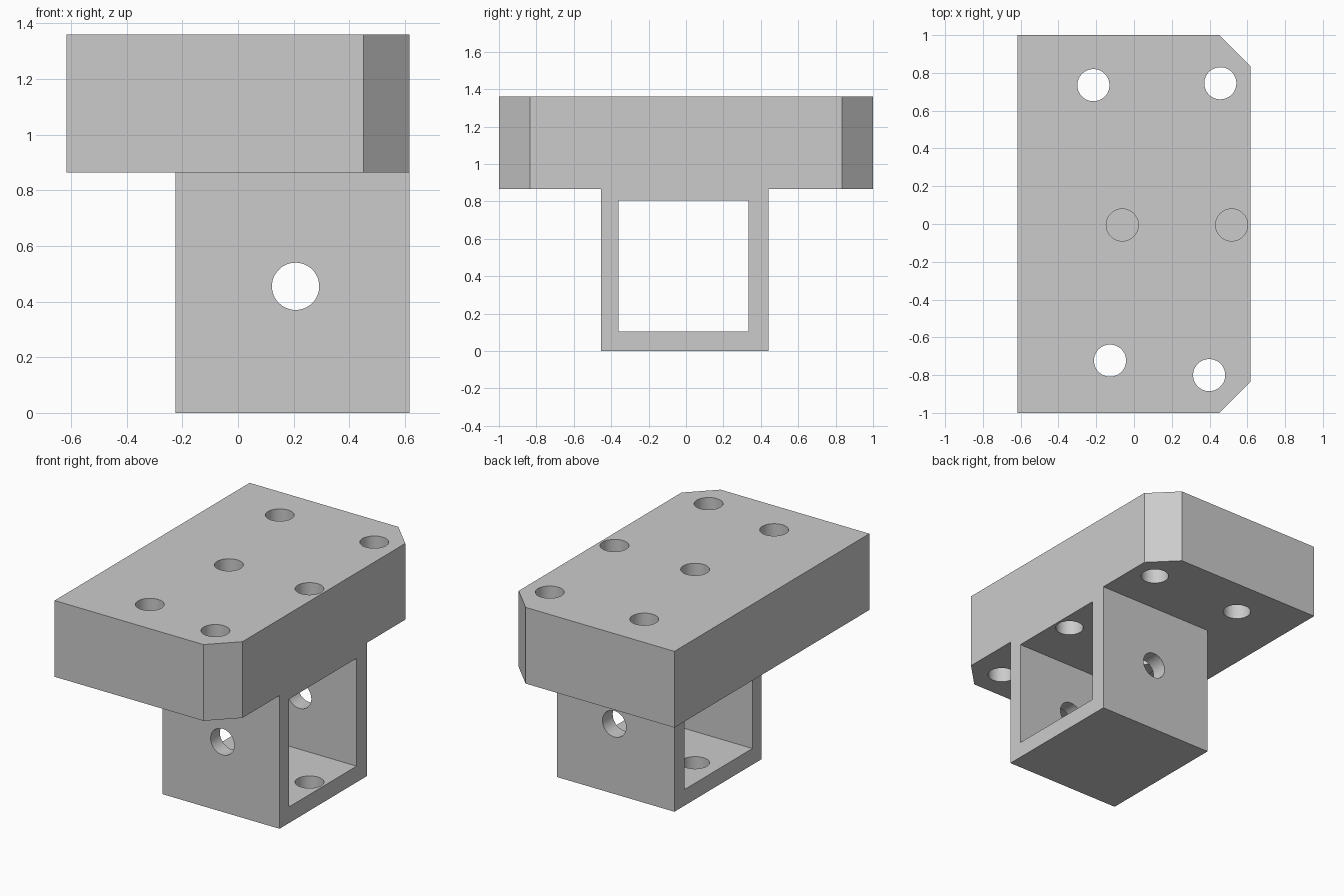
import bpy
import bmesh
from mathutils import Matrix, Vector

cube = bpy.data.objects.get("Cube")
if cube:
    bpy.data.objects.remove(cube, do_unlink=True)

grey = bpy.data.materials.new("light grey")
grey.use_nodes = True
colour = (0.6, 0.6, 0.6, 1)
grey.diffuse_color = colour
grey.node_tree.nodes["Principled BSDF"].inputs["Base Color"].default_value = colour

END_X, FLOOR, CEILING, PLATE_Z, TOP = 0.617, 0.105, 0.805, 0.865, 1.36
HOLE_R = 0.085


def finish(bm, name):
    bmesh.ops.recalc_face_normals(bm, faces=bm.faces)
    mesh = bpy.data.meshes.new(name)
    bm.to_mesh(mesh)
    bm.free()
    mesh.materials.append(grey)
    obj = bpy.data.objects.new(name, mesh)
    bpy.context.collection.objects.link(obj)
    return obj


def prism(name, outline, height):
    """Extrude a closed outline of 3D points upward."""
    bm = bmesh.new()
    face = bm.faces.new([bm.verts.new(p) for p in outline])
    new = bmesh.ops.extrude_face_region(bm, geom=[face])["geom"]
    verts = [v for v in new if isinstance(v, bmesh.types.BMVert)]
    bmesh.ops.translate(bm, vec=(0, 0, height), verts=verts)
    return finish(bm, name)


def box(name, x0, x1, y0, y1, z0, z1):
    corners = [(x0, y0, z0), (x1, y0, z0), (x1, y1, z0), (x0, y1, z0)]
    return prism(name, corners, z1 - z0)


def drill(name, start, end):
    """Cylinder cutter between two points."""
    a, b = Vector(start), Vector(end)
    turn = (b - a).to_track_quat("Z", "Y").to_matrix().to_4x4()
    bm = bmesh.new()
    bmesh.ops.create_cone(bm, cap_ends=True, segments=48, radius1=HOLE_R,
                          radius2=HOLE_R, depth=(b - a).length,
                          matrix=Matrix.Translation((a + b) / 2) @ turn)
    return finish(bm, name)


def combine(target, other, operation):
    """Apply one boolean and discard the helper."""
    other.hide_render = True
    mod = target.modifiers.new("cut", "BOOLEAN")
    mod.operation, mod.solver, mod.object = operation, "EXACT", other
    bpy.context.view_layer.objects.active = target
    bpy.ops.object.modifier_apply(modifier=mod.name)
    bpy.data.objects.remove(other, do_unlink=True)


# Mounting plate with two clipped corners
clip = 0.165
plate = prism("mounting_bracket", [
    (-END_X, -1, PLATE_Z), (END_X - clip, -1, PLATE_Z),
    (END_X, clip - 1, PLATE_Z), (END_X, 1 - clip, PLATE_Z),
    (END_X - clip, 1, PLATE_Z), (-END_X, 1, PLATE_Z)], TOP - PLATE_Z)

# Square socket under the plate, open at both ends
combine(plate, box("socket", -0.225, END_X, -0.455, 0.44, 0, PLATE_Z), "UNION")
combine(plate, box("socket_bore", -0.4, 0.8, -0.36, 0.335, FLOOR, CEILING), "DIFFERENCE")

# Corner bolt holes through the plate
for x, y in [(-0.215, 0.735), (0.457, 0.745), (-0.127, -0.723), (0.398, -0.8)]:
    combine(plate, drill("bolt_hole", (x, y, 0.7), (x, y, 1.5)), "DIFFERENCE")

# Middle holes pass the socket ceiling and end blind in its floor
for x in (-0.062, 0.517):
    combine(plate, drill("blind_hole", (x, -0.005, 0.01), (x, -0.005, 1.5)), "DIFFERENCE")

# Cross pin hole through both socket walls
combine(plate, drill("pin_hole", (0.207, -0.7, 0.455), (0.207, 0.7, 0.455)), "DIFFERENCE")

# Smooth hole walls, sharp edges elsewhere
bpy.ops.object.select_all(action="DESELECT")
plate.select_set(True)
bpy.context.view_layer.objects.active = plate
bpy.ops.object.shade_smooth_by_angle(angle=0.5)
